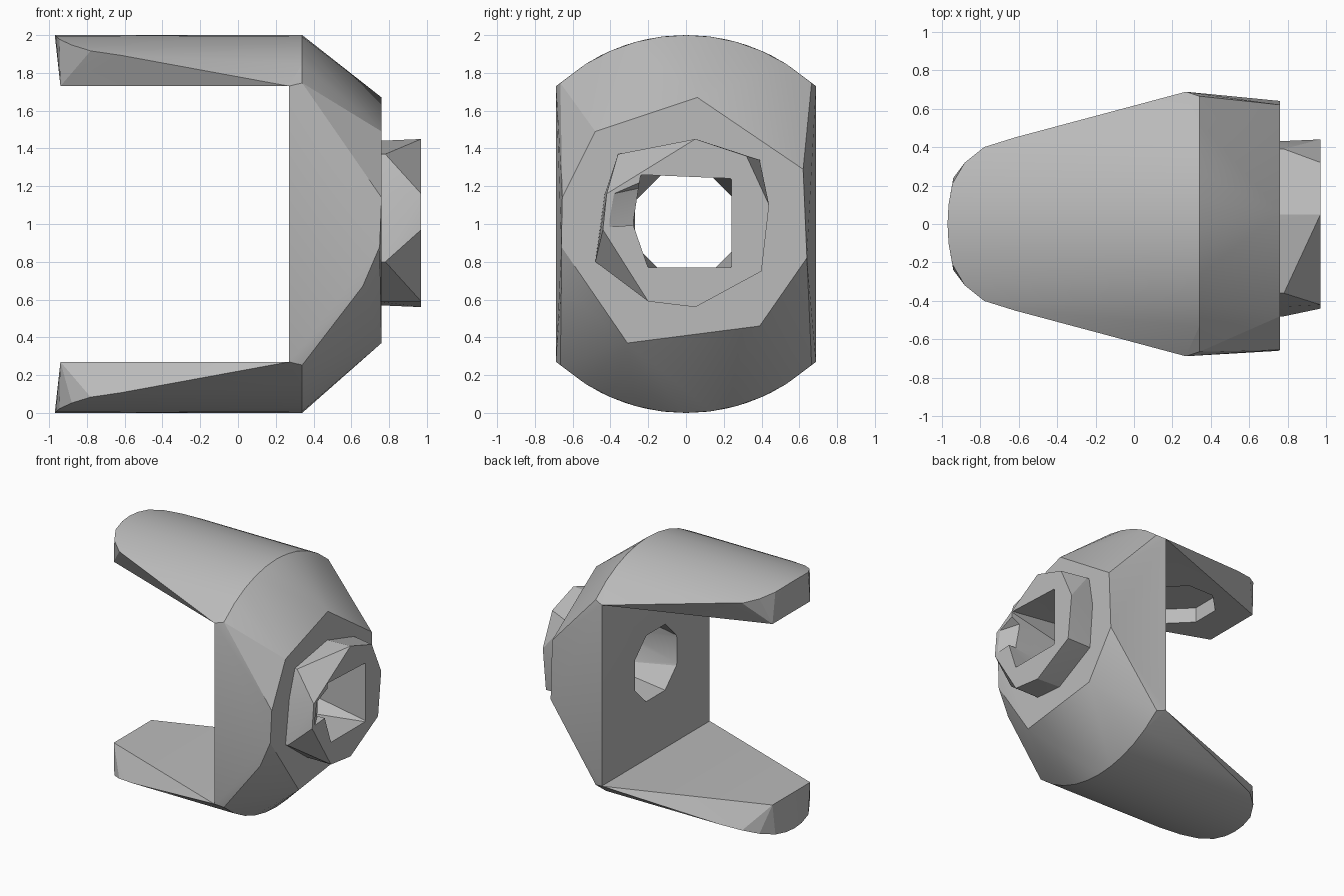
import bpy, bmesh, math

default = bpy.data.objects.get("Cube")
if default:
    bpy.data.objects.remove(default, do_unlink=True)

grey = bpy.data.materials.new("plain grey")
grey.use_nodes = True
colour = (0.5, 0.5, 0.5, 1)
grey.diffuse_color = colour
grey.node_tree.nodes["Principled BSDF"].inputs["Base Color"].default_value = colour


def hull(name, points):
    """Solid convex part wrapped around the given points."""
    bm = bmesh.new()
    for p in points:
        bm.verts.new(p)
    bmesh.ops.convex_hull(bm, input=bm.verts)
    loose = [v for v in bm.verts if not v.link_faces]
    bmesh.ops.delete(bm, geom=loose, context='VERTS')
    bmesh.ops.dissolve_limit(bm, angle_limit=0.01, verts=bm.verts, edges=bm.edges)
    bmesh.ops.recalc_face_normals(bm, faces=bm.faces)
    mesh = bpy.data.meshes.new(name)
    bm.to_mesh(mesh)
    bm.free()
    obj = bpy.data.objects.new(name, mesh)
    bpy.context.collection.objects.link(obj)
    mesh.materials.append(grey)
    return obj


def cut(obj, cutter):
    mod = obj.modifiers.new("cut", 'BOOLEAN')
    mod.operation = 'DIFFERENCE'
    mod.solver = 'EXACT'
    mod.object = cutter
    cutter.hide_render = True
    bpy.context.view_layer.objects.active = obj
    bpy.ops.object.modifier_apply(modifier=mod.name)


def at_x(x, outline):
    return [(x, y, z) for y, z in outline]


def rim(y):
    """Height of the round outer surface above the axis."""
    return math.sqrt(1 - y * y)


def ring(radius, sides=8):
    step = 2 * math.pi / sides
    return [(radius * math.cos((i + 0.5) * step), radius * math.sin((i + 0.5) * step))
            for i in range(sides)]


arc = [-0.665 + 1.33 * i / 10 for i in range(11)]
inner_x, shoulder_x, face_x, tip_x = 0.27, 0.34, 0.76, 0.97

# Fork body: flat sided block that narrows to a faceted face
face = [(-0.48, 1.49), (0.06, 1.67), (0.62, 1.29), (0.64, 0.82),
        (0.39, 0.46), (-0.31, 0.37), (-0.655, 1.14)]
body_points = at_x(face_x, face)
body_points += [(0.75, -0.66, 0.88), (0.66, -0.66, 0.67)]
for s in (-1, 1):
    body_points += [(shoulder_x, y, 1 + s * rim(y)) for y in arc]
    body_points += [(inner_x, y, 1 + s * 0.73) for y in (-0.688, 0.688)]
body = hull("fork_body", body_points)

# Tapered arms with a round outer skin
arms = []
for name, s in (("upper_arm", 1), ("lower_arm", -1)):
    pts = [(shoulder_x, y, 1 + s * rim(y)) for y in arc]
    for side in (-1, 1):
        pts += [(inner_x, side * 0.688, 1 + s * 0.73), (-0.94, side * 0.24, 1 + s * 0.73)]
        for x, y in ((-0.62, 0.45), (-0.78, 0.40), (-0.88, 0.32), (-0.945, 0.21), (-0.965, 0.1)):
            pts.append((x, side * y, 1 + s * rim(y)))
    pts.append((-0.97, 0, 1 + s))
    arms.append(hull(name, pts))

# Faceted hub on the outer face
hub_base = [(-0.36, 1.37), (0.05, 1.44), (0.39, 1.34), (0.43, 1.1), (0.4, 0.75),
            (0.05, 0.57), (-0.2, 0.59), (-0.48, 0.8), (-0.43, 1.16)]
hub_tip = [(0.05, 1.45), (0.32, 1.36), (0.44, 1.1), (0.4, 0.75),
           (0.05, 0.56), (-0.2, 0.59), (-0.44, 0.97), (-0.42, 1.16)]
hub = hull("hub", at_x(face_x - 0.02, hub_base) + at_x(face_x + 0.02, hub_base)
           + at_x(tip_x, hub_tip))

# Bore through hub and body, octagonal inside and nearly square at the tip
inside = [(y, 1 + z) for y, z in ring(0.29)]
square = [(-0.24, 1.26), (0.24, 1.24), (0.24, 0.77), (-0.2, 0.77), (-0.28, 1.0)]
bore = hull("bore_cutter", at_x(0.2, inside) + at_x(1.0, square))
cut(body, bore)
cut(hub, bore)

# Notch in the hub rim
notch = hull("notch_cutter", [(1.0, -0.43, 1.15), (1.0, -0.46, 0.98), (1.0, -0.2, 1.25),
                              (1.0, -0.2, 1.0), (0.86, -0.2, 1.2), (0.86, -0.2, 1.0)])
cut(hub, notch)

# Blind recess on the underside of the upper arm
recess_ring = [(x - 0.42, y) for x, y in ring(0.29)]
recess = hull("recess_cutter", [(x, y, z) for x, y in recess_ring for z in (1.65, 1.85)])
cut(arms[0], recess)

for cutter in (bore, notch, recess):
    bpy.data.objects.remove(cutter, do_unlink=True)

# Smooth the round skins, keep the facets crisp
for obj in [body, hub] + arms:
    bpy.ops.object.select_all(action='DESELECT')
    obj.select_set(True)
    bpy.context.view_layer.objects.active = obj
    bpy.ops.object.shade_smooth_by_angle(angle=math.radians(20))
